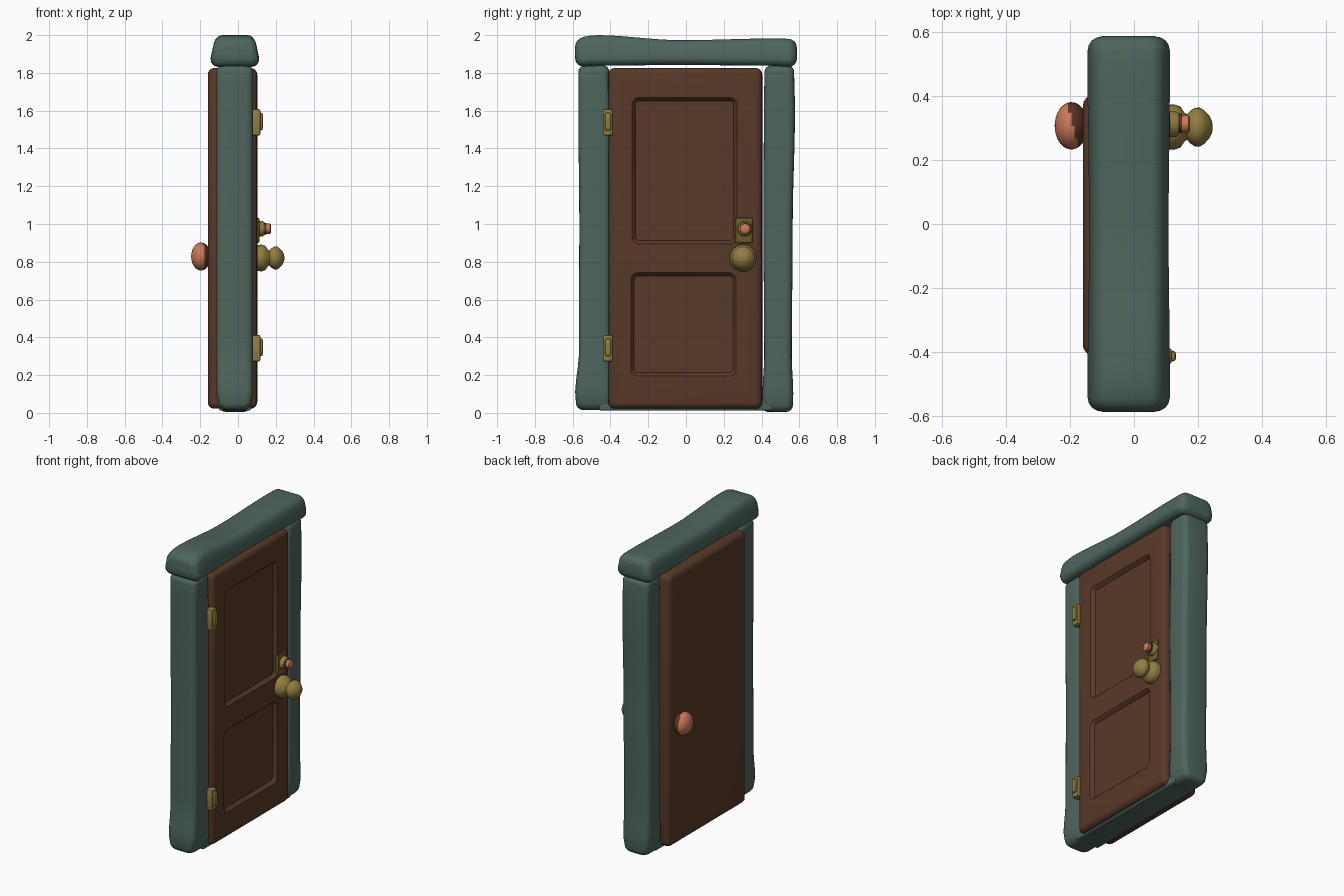
import bpy, bmesh, math
from mathutils import Matrix, Vector

if "Cube" in bpy.data.objects:
    bpy.data.objects.remove(bpy.data.objects["Cube"])


def material(name, rgb):
    m = bpy.data.materials.new(name)
    m.diffuse_color = (*rgb, 1)
    m.use_nodes = True
    m.node_tree.nodes["Principled BSDF"].inputs["Base Color"].default_value = m.diffuse_color
    return m


TEAL = material("teal paint", (0.076, 0.132, 0.108))
WOOD = material("brown wood", (0.098, 0.041, 0.021))
BRASS = material("brass", (0.29, 0.21, 0.055))
DARK_BRASS = material("dark brass", (0.16, 0.115, 0.022))
COPPER = material("copper", (0.60, 0.19, 0.10))
DARK_COPPER = material("dark copper", (0.10, 0.035, 0.018))


def finish(name, bm, *mats, angle=40):
    bmesh.ops.recalc_face_normals(bm, faces=bm.faces[:])
    me = bpy.data.meshes.new(name)
    bm.to_mesh(me)
    bm.free()
    ob = bpy.data.objects.new(name, me)
    bpy.context.collection.objects.link(ob)
    for m in mats:
        me.materials.append(m)
    smooth(ob, angle)
    return ob


def smooth(ob, angle):
    bpy.ops.object.select_all(action='DESELECT')
    ob.select_set(True)
    bpy.context.view_layer.objects.active = ob
    bpy.ops.object.shade_smooth_by_angle(angle=math.radians(angle))


def box(name, lo, hi, r, mat, seg=3):
    bm = bmesh.new()
    bmesh.ops.create_cube(bm, size=1)
    for v in bm.verts:
        v.co = Vector([(lo[i] + hi[i]) / 2 + v.co[i] * (hi[i] - lo[i]) for i in range(3)])
    if r:
        bmesh.ops.bevel(bm, geom=bm.edges[:], offset=r, segments=seg, profile=0.5, affect='EDGES')
    return finish(name, bm, mat)


def sample(stations, t):
    # eased interpolation between (t, a0, a1, b0, b1) stations
    for p, q in zip(stations, stations[1:]):
        if t <= q[0] + 1e-6:
            f = (t - p[0]) / (q[0] - p[0])
            f = f * f * (3 - 2 * f)
            return [p[i] + (q[i] - p[i]) * f for i in range(1, 5)]


def beam(name, stations, r, end, place, mat):
    # rounded-rectangle beam with soft ends, following hand-cut stations
    t0, t1 = stations[0][0], stations[-1][0]
    steps = [(t0 + end * (1 - math.cos(a)), end * (1 - math.sin(a)))
             for a in (0, 0.4, 0.8, 1.2, math.pi / 2)]
    mid = [(t0 + end + (t1 - t0 - 2 * end) * i / 28, 0) for i in range(1, 28)]
    steps = steps + mid + [(t1 - (t - t0), s) for t, s in reversed(steps)]
    bm = bmesh.new()
    rings = []
    for t, s in steps:
        a0, a1, b0, b1 = sample(stations, t)
        a0, a1, b0, b1 = a0 + s, a1 - s, b0 + s, b1 - s
        ring = []
        for k, (ca, cb) in enumerate([(a1 - r, b1 - r), (a0 + r, b1 - r), (a0 + r, b0 + r), (a1 - r, b0 + r)]):
            for j in range(5):
                w = (k + j / 4) * math.pi / 2
                ring.append(bm.verts.new(place(t, ca + r * math.cos(w), cb + r * math.sin(w))))
        rings.append(ring)
    for p, q in zip(rings, rings[1:]):
        for i in range(20):
            j = (i + 1) % 20
            bm.faces.new((p[i], p[j], q[j], q[i]))
    bm.faces.new(rings[0])
    bm.faces.new(rings[-1])
    return finish(name, bm, mat, angle=60)


def turned(name, profile, y, z, *mats, seg=32):
    # solid turned around an x-directed axis; profile of (x, radius)
    bm = bmesh.new()
    rings = []
    for x, r in profile:
        rings.append([bm.verts.new((x, y + r * math.cos(2 * math.pi * i / seg),
                                    z + r * math.sin(2 * math.pi * i / seg))) for i in range(seg)])
    for p, q in zip(rings, rings[1:]):
        for i in range(seg):
            j = (i + 1) % seg
            bm.faces.new((p[i], p[j], q[j], q[i]))
    bm.faces.new(rings[0])
    bm.faces.new(rings[-1])
    return finish(name, bm, *mats, angle=50)


# Frame: two posts, lintel and sill
upright = lambda t, a, b: (a, b, t)
beam("left_post", [(0.015, -0.10, 0.065, -0.58, -0.39), (0.1, -0.115, 0.08, -0.587, -0.395),
                   (0.32, -0.115, 0.08, -0.567, -0.40), (1.0, -0.115, 0.08, -0.565, -0.40),
                   (1.6, -0.115, 0.08, -0.57, -0.40), (1.84, -0.115, 0.08, -0.57, -0.405)],
     0.035, 0.035, upright, TEAL)
beam("right_post", [(0.005, -0.10, 0.065, 0.40, 0.565), (0.1, -0.115, 0.08, 0.405, 0.568),
                    (0.3, -0.115, 0.08, 0.414, 0.56), (1.0, -0.115, 0.08, 0.41, 0.565),
                    (1.6, -0.115, 0.08, 0.412, 0.577), (1.84, -0.115, 0.08, 0.416, 0.572)],
     0.035, 0.035, upright, TEAL)


def lintel_place(t, a, b):
    h = max(0, (b - 1.89) / 0.11)
    return (-0.017 + (a + 0.017) * (1 - 0.22 * h), t, b)


beam("lintel", [(-0.587, -0.145, 0.112, 1.832, 1.985), (-0.48, -0.145, 0.112, 1.838, 2.0),
                (-0.02, -0.14, 0.108, 1.842, 1.973), (0.45, -0.145, 0.112, 1.838, 1.982),
                (0.587, -0.145, 0.112, 1.83, 1.98)], 0.04, 0.045, lintel_place, TEAL)
box("sill", (-0.10, -0.46, 0.012), (0.068, 0.46, 0.07), 0.01, TEAL)

# Door slab with two recessed panels on the +x side
door = box("door", (-0.16, -0.412, 0.022), (0.102, 0.404, 1.826), 0.035, WOOD, seg=4)
for y0, y1, z0, z1 in ((-0.275, 0.26, 0.905, 1.66), (-0.282, 0.256, 0.205, 0.732)):
    bm = bmesh.new()
    r = 0.025
    loops = []
    for x, s in ((0.08, 0.008), (0.092, 0.0), (0.104, -0.012), (0.14, -0.016)):
        loop = []
        for k, (cy, cz) in enumerate([(y1 - r, z1 - r), (y0 + r, z1 - r), (y0 + r, z0 + r), (y1 - r, z0 + r)]):
            for j in range(4):
                w = (k + j / 3) * math.pi / 2
                loop.append(bm.verts.new((x, cy + (r - s) * math.cos(w), cz + (r - s) * math.sin(w))))
        loops.append(loop)
    for p, q in zip(loops, loops[1:]):
        for i in range(16):
            bm.faces.new((p[i], p[(i + 1) % 16], q[(i + 1) % 16], q[i]))
    bm.faces.new(loops[0])
    bm.faces.new(loops[-1])
    cutter = finish("panel_cutter", bm, WOOD)
    cutter.hide_render = True
    mod = door.modifiers.new("panel", 'BOOLEAN')
    mod.operation, mod.solver, mod.object = 'DIFFERENCE', 'EXACT', cutter
    bpy.ops.object.select_all(action='DESELECT')
    bpy.context.view_layer.objects.active = door
    door.select_set(True)
    bpy.ops.object.modifier_apply(modifier=mod.name)
    bpy.data.objects.remove(cutter)
smooth(door, 35)

# Hinges
for name, z in (("lower_hinge", 0.345), ("upper_hinge", 1.54)):
    box(name + "_plate", (0.07, -0.438, z - 0.072), (0.118, -0.388, z + 0.068), 0.008, BRASS, seg=2)
    box(name + "_barrel", (0.10, -0.43, z - 0.045), (0.132, -0.396, z + 0.05), 0.012, BRASS, seg=2)

# Lock plate and lock cylinder
box("lock_plate", (0.09, 0.262, 0.90), (0.113, 0.352, 1.032), 0.006, DARK_BRASS, seg=2)
turned("lock_collar", [(0.10, 0.04), (0.132, 0.04), (0.14, 0.034)], 0.312, 0.975, BRASS)
turned("lock_shaft", [(0.12, 0.03), (0.15, 0.03)], 0.315, 0.975, DARK_COPPER)
turned("lock_tip", [(0.148, 0.027), (0.17, 0.027), (0.175, 0.02)], 0.313, 0.975, COPPER)

# Brass knob on the +x side
turned("front_knob", [(0.095, 0.068), (0.125, 0.071), (0.145, 0.064), (0.158, 0.045), (0.166, 0.040),
                      (0.175, 0.050), (0.190, 0.060), (0.206, 0.061), (0.220, 0.052), (0.235, 0.036),
                      (0.243, 0.021), (0.246, 0.006)], 0.303, 0.82, BRASS)

# Copper knob on the -x side, darker towards the door
R = [(-0.196 - 0.052 * math.cos(i * math.pi / 16), 0.074 * max(math.sin(i * math.pi / 16), 0.01)) for i in range(17)]
knob = turned("back_knob", R, 0.307, 0.828, COPPER, DARK_COPPER)
for p in knob.data.polygons:
    if p.center.x > -0.192 - 0.25 * (p.center.y - 0.307):
        p.material_index = 1
